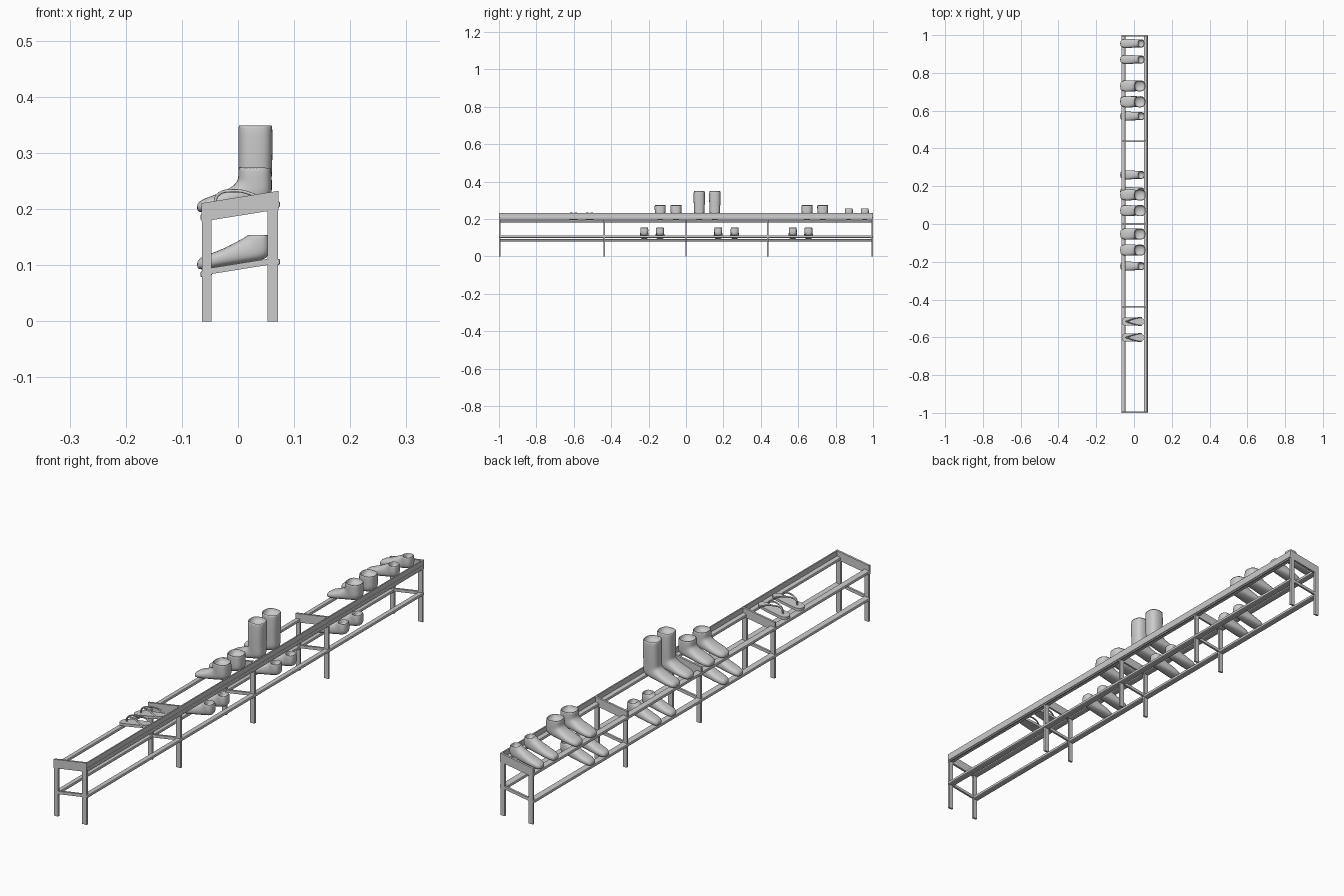
import bpy, bmesh, math
from mathutils import Vector

if "Cube" in bpy.data.objects:
    bpy.data.objects.remove(bpy.data.objects["Cube"])

SLOPE = 0.16            # shelves tilt down towards the toes
UPPER, LOWER = 0.204, 0.102   # shelf surface height at x = 0


def finish(name, bm, smooth=False):
    bmesh.ops.recalc_face_normals(bm, faces=bm.faces)
    me = bpy.data.meshes.new(name)
    bm.to_mesh(me)
    bm.free()
    ob = bpy.data.objects.new(name, me)
    bpy.context.collection.objects.link(ob)
    if smooth:
        for p in me.polygons:
            p.use_smooth = True
    return ob


def prism(name, pts, y0, y1, bevel=0):
    """Extrude an x-z outline along y."""
    bm = bmesh.new()
    a = [bm.verts.new((x, y0, z)) for x, z in pts]
    b = [bm.verts.new((x, y1, z)) for x, z in pts]
    n = len(pts)
    bm.faces.new(a)
    bm.faces.new(b[::-1])
    for i in range(n):
        bm.faces.new((a[i], a[(i + 1) % n], b[(i + 1) % n], b[i]))
    ob = finish(name, bm)
    if bevel:
        m = ob.modifiers.new("bevel", 'BEVEL')
        m.width, m.segments = bevel, 2
    return ob


def slanted(x0, x1, zlow, zhigh):
    """Parallelogram outline following the shelf tilt."""
    return [(x0, zlow + SLOPE * x0), (x1, zlow + SLOPE * x1),
            (x1, zhigh + SLOPE * x1), (x0, zhigh + SLOPE * x0)]


def box(x0, x1, z0, z1):
    return [(x0, z0), (x1, z0), (x1, z1), (x0, z1)]


# Rack: posts, side plates and cross bars at five stations
for y in (-0.996, -0.438, 0, 0.438, 0.996):
    y0, y1 = y - 0.004, y + 0.004
    prism("front_post", box(-0.064, -0.047, 0, 0.19), y0, y1)
    prism("back_post", box(0.053, 0.071, 0, 0.205), y0, y1)
    prism("divider_plate", slanted(-0.065, 0.072, 0.188, 0.221), y0, y1)
    prism("lower_cross_bar", slanted(-0.064, 0.071, 0.092, 0.103), y0, y1)

# Rack: long rails and back board
for name, base in (("upper", UPPER), ("lower", LOWER)):
    for side, x0, x1 in (("front", -0.067, -0.046), ("back", 0.052, 0.075)):
        prism(f"{name}_{side}_rail", slanted(x0, x1, base - 0.013, base - 0.002),
              -0.999, 0.999, 0.003)
prism("back_board", box(0.067, 0.072, 0.198, 0.232), -0.999, 0.999)


# Footwear: each ring is (top/front x, z, bottom/back x, z, half width)
FOOT = [(-0.073, .013, -0.073, .007, .35), (-0.071, .020, -0.070, .001, .65),
        (-0.060, .025, -0.058, 0, .90), (-0.036, .029, -0.034, 0, 1.0),
        (-0.014, .036, 0.000, 0, .93)]
SHOE = FOOT + [(0.004, .043, 0.034, 0, .85), (0.012, .046, 0.053, .001, .86),
               (0.015, .048, 0.057, .014, .88), (0.018, .049, 0.056, .032, .85),
               (0.020, .049, 0.055, .044, .80)]
ANKLE = FOOT + [(-0.005, .042, 0.030, 0, .90), (-0.001, .048, 0.056, .001, .92),
                (0.000, .053, 0.062, .015, .94), (0.000, .060, 0.060, .040, .95),
                (0.001, .071, 0.060, .061, .95)]
BOOT = ANKLE[:-1] + [(0.000, .085, 0.062, .075, 1), (0.000, .115, 0.062, .105, 1),
                     (0.000, .146, 0.062, .136, 1)]


def footwear(name, rings, y, base, width, n=16):
    rings = list(rings)
    # collar rim and open inside
    tx, tz, bx, bz, w = rings[-1]
    rings += [(tx + .003, tz, bx - .003, bz, w * .9),
              (tx + .004, tz - .022, bx - .004, bz - .018, w * .85)]
    bm = bmesh.new()
    loops = []
    for tx, tz, bx, bz, w in rings:
        top, bot = Vector((tx, 0, tz)), Vector((bx, 0, bz))
        mid, half = (top + bot) / 2, (top - bot) / 2
        loop = []
        for i in range(n):
            t = 2 * math.pi * i / n
            c, s = math.cos(t), math.sin(t)
            c = math.copysign(abs(c) ** 0.75, c)
            s = math.copysign(abs(s) ** 0.75, s)
            p = mid + half * c
            loop.append(bm.verts.new((p.x, y + s * w * width / 2,
                                      p.z + base + SLOPE * p.x)))
        loops.append(loop)
    for a, b in zip(loops, loops[1:]):
        for i in range(n):
            j = (i + 1) % n
            bm.faces.new((a[i], a[j], b[j], b[i]))
    bm.faces.new(loops[0])
    bm.faces.new(loops[-1])
    ob = finish(name, bm, True)
    m = ob.modifiers.new("subdivision", 'SUBSURF')
    m.levels = m.render_levels = 1


PAIRS = [("low_shoe", SHOE, (0.956, 0.871), UPPER, .050),
         ("ankle_boot", ANKLE, (0.731, 0.647), UPPER, .063),
         ("tall_boot", BOOT, (0.154, 0.071), UPPER, .061),
         ("ankle_boot", ANKLE, (-0.053, -0.138), UPPER, .063),
         ("lower_shoe", SHOE, (0.655, 0.571), LOWER, .050),
         ("lower_shoe", SHOE, (0.260, 0.172), LOWER, .050),
         ("lower_shoe", SHOE, (-0.139, -0.223), LOWER, .050)]
for name, rings, ys, base, width in PAIRS:
    for y in ys:
        footwear(name, rings, y, base, width)


# Flip-flops: flat sole and a V strap
def flip_flop(y):
    bm = bmesh.new()
    vs = []
    for i in range(32):
        t = 2 * math.pi * i / 32
        c, s = math.cos(t), math.sin(t)
        x = -0.004 + 0.061 * math.copysign(abs(c) ** .7, c)
        w = 0.024 - 0.004 * c - 0.003 * math.cos(2 * t + math.pi)
        vs.append(bm.verts.new((x, y + w * math.copysign(abs(s) ** .8, s),
                                UPPER + SLOPE * x)))
    f = bm.faces.new(vs)
    ext = bmesh.ops.extrude_face_region(bm, geom=[f])
    for v in ext["geom"]:
        if isinstance(v, bmesh.types.BMVert):
            v.co.z += 0.010
    finish("flip_flop_sole", bm)

    cu = bpy.data.curves.new("flip_flop_strap", 'CURVE')
    cu.dimensions = '3D'
    cu.bevel_depth, cu.bevel_resolution = 0.0028, 2
    cu.resolution_u = 6
    for side in (-1, 1):
        pts = [(-0.042, 0, .008), (-0.036, .002, .027), (-0.008, .012, .030),
               (0.022, .020, .020), (0.040, .021, .007)]
        sp = cu.splines.new('BEZIER')
        sp.bezier_points.add(len(pts) - 1)
        for bp, (x, dy, z) in zip(sp.bezier_points, pts):
            bp.co = (x, y + side * dy, UPPER + SLOPE * x + z)
            bp.handle_left_type = bp.handle_right_type = 'AUTO'
    ob = bpy.data.objects.new("flip_flop_strap", cu)
    bpy.context.collection.objects.link(ob)


for y in (-0.516, -0.601):
    flip_flop(y)
